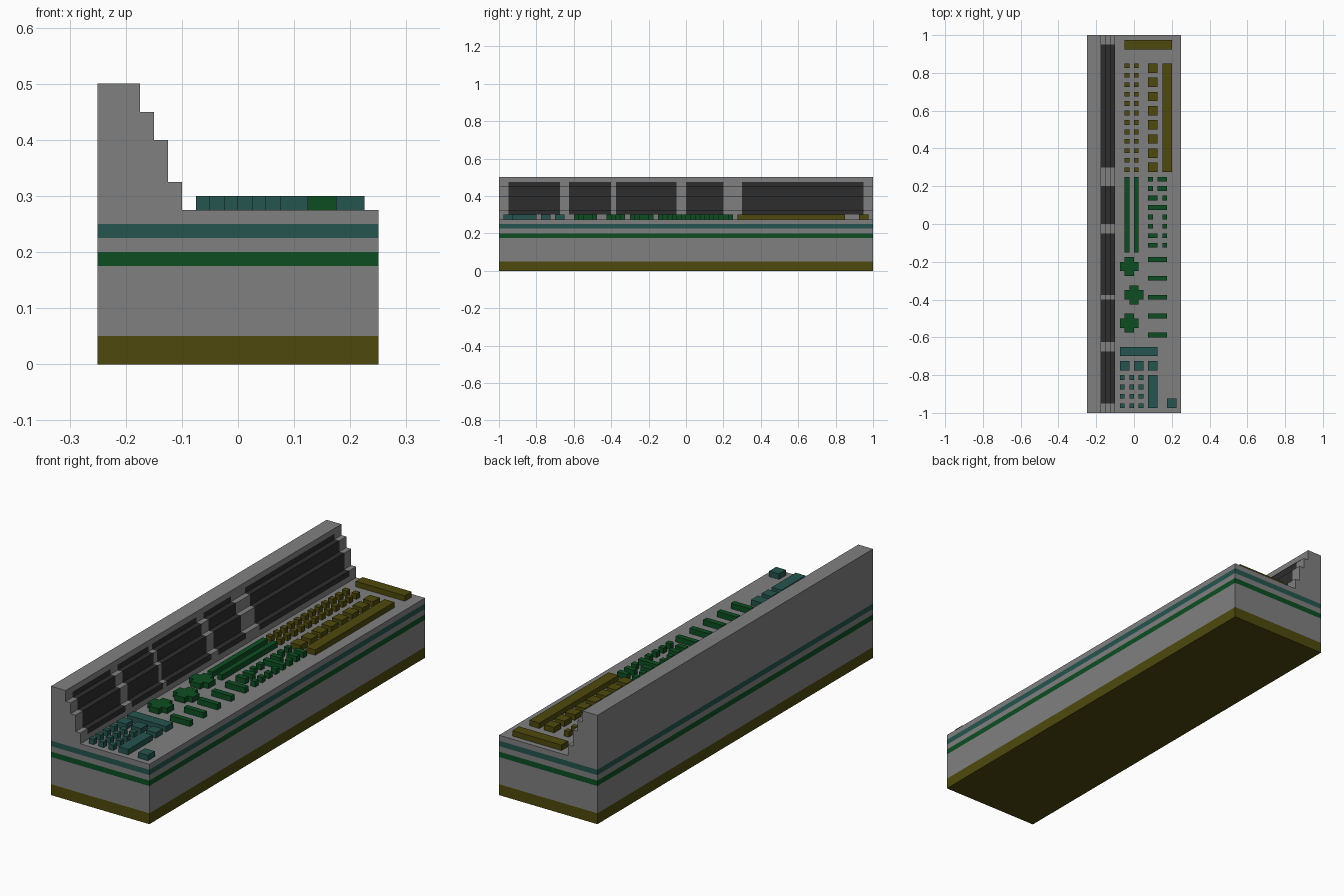
import bpy, bmesh
from mathutils import Vector

if "Cube" in bpy.data.objects:
    bpy.data.objects.remove(bpy.data.objects["Cube"], do_unlink=True)

U = 0.025      # grid unit
DECK = 0.275   # height of the control deck


def material(name, rgb):
    m = bpy.data.materials.new(name)
    m.use_nodes = True
    m.diffuse_color = (*rgb, 1)
    m.node_tree.nodes["Principled BSDF"].inputs["Base Color"].default_value = (*rgb, 1)
    return m


GREY = material("hull grey", (0.216, 0.216, 0.216))
DARK = material("screen black", (0.026, 0.026, 0.026))
TEAL = material("teal", (0.018, 0.09, 0.076))
GREEN = material("green", (0.004, 0.076, 0.016))
OLIVE = material("olive", (0.076, 0.066, 0.004))


def finish(bm, name, mats):
    bmesh.ops.recalc_face_normals(bm, faces=bm.faces[:])
    me = bpy.data.meshes.new(name)
    bm.to_mesh(me)
    bm.free()
    for m in mats:
        me.materials.append(m)
    ob = bpy.data.objects.new(name, me)
    bpy.context.collection.objects.link(ob)
    return ob


def prism(bm, points, direction):
    """Extrude a closed outline of 3D points along a direction."""
    face = bm.faces.new([bm.verts.new(p) for p in points])
    out = bmesh.ops.extrude_face_region(bm, geom=[face], use_keep_orig=True)
    verts = [g for g in out["geom"] if isinstance(g, bmesh.types.BMVert)]
    bmesh.ops.translate(bm, vec=direction, verts=verts)


def buttons(name, mat, rects):
    """Raised blocks on the deck, one per (x0, x1, y0, y1)."""
    bm = bmesh.new()
    for x0, x1, y0, y1 in rects:
        prism(bm, [(x0, y0, DECK), (x1, y0, DECK), (x1, y1, DECK), (x0, y1, DECK)],
              Vector((0, 0, U)))
    return finish(bm, name, [mat])


# Console body: stepped section, split along the stripe and screen borders
SCREENS = [(-0.95, -0.675), (-0.625, -0.4), (-0.375, -0.05), (0, 0.2), (0.3, 0.95)]
section = [(-0.25, 0), (0.25, 0), (0.25, DECK), (-0.1, DECK), (-0.1, 0.325),
           (-0.125, 0.325), (-0.125, 0.4), (-0.15, 0.4), (-0.15, 0.45),
           (-0.175, 0.45), (-0.175, 0.5), (-0.25, 0.5)]
bm = bmesh.new()
prism(bm, [(x, -1, z) for x, z in section], Vector((0, 2, 0)))
cuts = [((0, 0, z), (0, 0, 1)) for z in (0.05, 0.175, 0.2, 0.225, 0.25, 0.3, 0.475)]
cuts += [((0, y, 0), (0, 1, 0)) for pair in SCREENS for y in pair]
for co, no in cuts:
    bmesh.ops.bisect_plane(bm, geom=bm.verts[:] + bm.edges[:] + bm.faces[:],
                           dist=1e-5, plane_co=co, plane_no=no)
bmesh.ops.recalc_face_normals(bm, faces=bm.faces[:])
for f in bm.faces:
    c = f.calc_center_median()
    if c.z < 0.05:
        f.material_index = 4
    elif 0.175 < c.z < 0.2:
        f.material_index = 3
    elif 0.225 < c.z < 0.25:
        f.material_index = 2
    elif (0.3 < c.z < 0.475 and -0.18 < c.x < -0.09 and abs(f.normal.y) < 0.5
          and any(a < c.y < b for a, b in SCREENS)):
        f.material_index = 1
finish(bm, "console_body", [GREY, DARK, TEAL, GREEN, OLIVE])

# Olive controls at the rear end
buttons("olive_bars", OLIVE, [(-0.05, 0.2, 0.925, 0.975), (0.15, 0.2, 0.275, 0.85)])
buttons("olive_pads", OLIVE, [(0.075, 0.125, 0.8 - 0.075 * i, 0.85 - 0.075 * i)
                              for i in range(8)])
buttons("olive_keys", OLIVE, [(x, x + U, 0.825 - 0.05 * i, 0.85 - 0.05 * i)
                              for i in range(12) for x in (-0.05, 0)])

# Green controls in the middle
buttons("green_sliders", GREEN, [(x, x + U, -0.15, 0.25) for x in (-0.05, 0)])
key_widths = [(1, 2), (1, 2), (2, 1), (2, 2), (1, 1), (1, 1), (2, 1), (2, 1)]
keys = []
for i, (left, right) in enumerate(key_widths):
    y = 0.225 - 0.05 * i
    keys += [(0.075, 0.075 + left * U, y, y + U), (0.175 - right * U, 0.175, y, y + U)]
buttons("green_keys", GREEN, keys)
buttons("green_bars", GREEN, [(0.075, 0.175, -0.2 - 0.1 * i, -0.175 - 0.1 * i)
                              for i in range(5)])

# Green knobs: squares with notched corners
notched = [(-2, -1), (-1, -1), (-1, -2), (1, -2), (1, -1), (2, -1),
           (2, 1), (1, 1), (1, 2), (-1, 2), (-1, 1), (-2, 1)]
bm = bmesh.new()
for cx, cy in [(-0.025, -0.225), (0, -0.375), (-0.025, -0.525)]:
    prism(bm, [(cx + a * U, cy + b * U, DECK) for a, b in notched], Vector((0, 0, U)))
finish(bm, "green_knobs", [GREEN])

# Teal controls at the front end
buttons("teal_bars", TEAL, [(-0.075, 0.125, -0.7, -0.65), (0.075, 0.125, -0.975, -0.8)])
buttons("teal_pads", TEAL, [(x, x + 0.05, -0.775, -0.725) for x in (-0.075, 0, 0.075)]
        + [(0.175, 0.225, -0.975, -0.925)])
buttons("teal_keys", TEAL, [(x, x + U, -0.825 - 0.05 * i, -0.8 - 0.05 * i)
                            for i in range(4) for x in (-0.075, -0.025, 0.025)])
